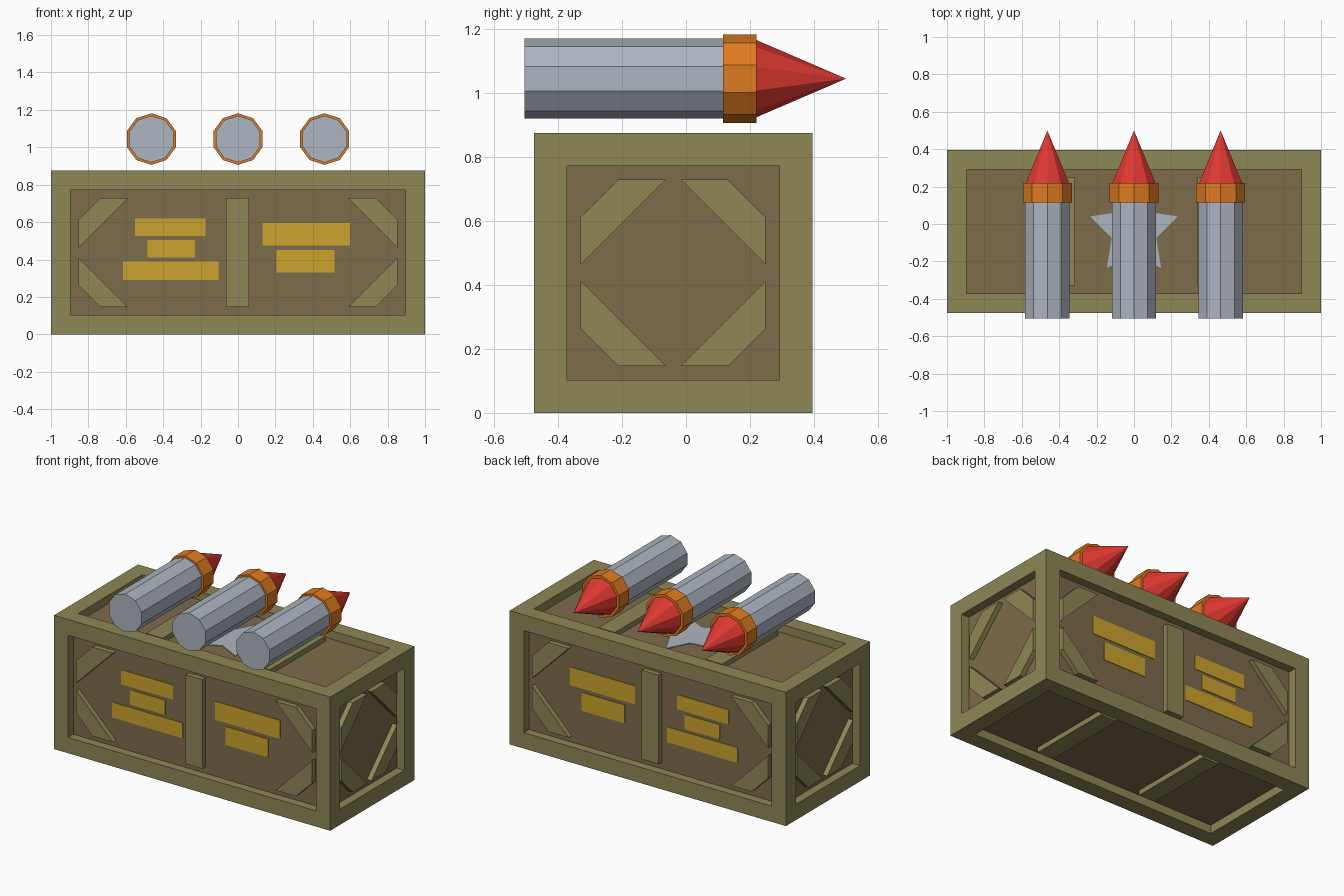
import bpy, bmesh, math
from mathutils import Matrix, Vector

if "Cube" in bpy.data.objects:
    bpy.data.objects.remove(bpy.data.objects["Cube"])


def material(name, rgb):
    m = bpy.data.materials.new(name)
    m.diffuse_color = (*rgb, 1)
    m.use_nodes = True
    m.node_tree.nodes["Principled BSDF"].inputs["Base Color"].default_value = m.diffuse_color
    return m


OLIVE = material("olive_frame", (0.27, 0.245, 0.093))
BROWN = material("brown_panel", (0.205, 0.15, 0.07))
YELLOW = material("yellow_marking", (0.60, 0.37, 0.026))
GREY = material("grey_metal", (0.42, 0.46, 0.53))
ORANGE = material("orange_band", (0.74, 0.20, 0.015))
RED = material("red_tip", (0.73, 0.04, 0.03))

HX, HY, HZ = 1.0, 0.435, 0.4375      # crate half sizes
CENTER = Vector((0, -0.04, HZ))
RIM, RECESS, BAR = 0.146, 0.055, 0.022  # frame width, panel depth, brace depth


def finish(name, bm, *mats):
    bmesh.ops.recalc_face_normals(bm, faces=bm.faces)
    me = bpy.data.meshes.new(name)
    bm.to_mesh(me)
    bm.free()
    for m in mats:
        me.materials.append(m)
    ob = bpy.data.objects.new(name, me)
    bpy.context.collection.objects.link(ob)
    return ob


def side(u, v, n):
    """Matrix of a crate face: u, v in the face, n outward, origin at its middle."""
    u, v, n = Vector(u), Vector(v), Vector(n)
    o = CENTER + Vector((n.x * HX, n.y * HY, n.z * HZ))
    return Matrix((u, v, n)).transposed().to_4x4(), o


FRONT = side((1, 0, 0), (0, 0, 1), (0, -1, 0))
BACK = side((1, 0, 0), (0, 0, 1), (0, 1, 0))
RIGHT = side((0, 1, 0), (0, 0, 1), (1, 0, 0))
LEFT = side((0, 1, 0), (0, 0, 1), (-1, 0, 0))
TOP = side((1, 0, 0), (0, 1, 0), (0, 0, 1))
BOTTOM = side((1, 0, 0), (0, 1, 0), (0, 0, -1))


def plate(name, pts, face, outer, inner, mat):
    """Flat outline on a crate face, between two depths below its surface."""
    rot, o = face
    bm = bmesh.new()
    vs = [bm.verts.new(o + rot @ Vector((u, v, -inner))) for u, v in pts]
    f = bm.faces.new(vs)
    ext = bmesh.ops.extrude_face_region(bm, geom=[f])["geom"]
    bmesh.ops.translate(bm, vec=rot @ Vector((0, 0, inner - outer)),
                        verts=[e for e in ext if isinstance(e, bmesh.types.BMVert)])
    if not any(len(f.verts) > 2 and set(f.verts) == set(vs) for f in bm.faces):
        bm.faces.new(vs)
    finish(name, bm, mat)


def rect(u0, u1, v0, v1):
    return [(u0, v0), (u1, v0), (u1, v1), (u0, v1)]


# crate body: box with six sunken panels
bm = bmesh.new()
bmesh.ops.create_cube(bm, size=1, matrix=Matrix.Translation(CENTER)
                      @ Matrix.Diagonal((2 * HX, 2 * HY, 2 * HZ, 1)))
bmesh.ops.recalc_face_normals(bm, faces=bm.faces)
panels = list(bm.faces)
bmesh.ops.inset_individual(bm, faces=panels, thickness=RIM)
for f in panels:
    n = f.normal.copy()
    new = bmesh.ops.extrude_discrete_faces(bm, faces=[f])["faces"][0]
    bmesh.ops.translate(bm, vec=-n * RECESS, verts=new.verts)
    new.material_index = 1
finish("crate_body", bm, OLIVE, BROWN)

# diagonal corner braces on the four upright sides
for label, face, half in (("front", FRONT, HX), ("back", BACK, HX),
                          ("right", RIGHT, HY), ("left", LEFT, HY)):
    eu, ev = half - RIM, HZ - RIM
    for su in (-1, 1):
        for sv in (-1, 1):
            a, b = 0.118, 0.266
            pts = [(su * (eu - i), sv * (ev - j))
                   for i, j in ((0, a), (a, 0), (b, 0), (0, b))]
            plate(f"{label}_corner_brace", pts, face, BAR, RECESS, OLIVE)

# upright bars and painted marking stripes on the long sides
stripes = [(-0.55, -0.175, 0.525, 0.62), (-0.485, -0.23, 0.41, 0.505),
           (-0.615, -0.105, 0.29, 0.39), (0.13, 0.60, 0.475, 0.595),
           (0.205, 0.515, 0.33, 0.45)]
for label, face in (("front", FRONT), ("back", BACK)):
    plate(f"{label}_upright_bar", rect(-0.063, 0.06, RIM - HZ, HZ - RIM),
          face, BAR, RECESS, OLIVE)
    for u0, u1, z0, z1 in stripes:
        plate(f"{label}_marking_stripe", rect(u0, u1, z0 - HZ, z1 - HZ),
              face, RECESS - 0.004, RECESS, YELLOW)

# cross bars on lid and base
for label, face in (("lid", TOP), ("base", BOTTOM)):
    for x in (-0.375, 0.40):
        plate(f"{label}_cross_bar", rect(x - 0.06, x + 0.06, RIM - HY, HY - RIM),
              face, BAR, RECESS, OLIVE)

# star plate on the lid
star = []
for i in range(10):
    r = 0.125 if i % 2 else 0.247
    a = math.pi / 2 + i * math.pi / 5
    star.append((r * math.cos(a), r * math.sin(a) + 0.004))
plate("lid_star", star, TOP, RECESS - 0.005, RECESS, GREY)


# rockets: ten-sided parts along y, with a corner at the top
def tube(name, x, y0, y1, r0, r1, mat):
    bm = bmesh.new()
    rings = []
    for y, r in ((y0, r0), (y1, r1)):
        angles = [math.pi / 2 + k * math.pi / 5 for k in range(10)]
        if r == 0:
            angles = angles[:1]
        rings.append([bm.verts.new((x + r * math.cos(a), y, 1.044 + r * math.sin(a)))
                      for a in angles])
    lo, hi = rings
    bm.faces.new(lo)
    for k in range(10):
        j = (k + 1) % 10
        bm.faces.new([lo[k], lo[j], hi[j], hi[k]] if len(hi) > 1
                     else [lo[k], lo[j], hi[0]])
    if len(hi) > 1:
        bm.faces.new(hi)
    finish(name, bm, mat)


for x in (-0.463, 0, 0.463):
    tube("rocket_body", x, -0.505, 0.12, 0.125, 0.125, GREY)
    tube("rocket_band", x, 0.115, 0.22, 0.138, 0.138, ORANGE)
    tube("rocket_tip", x, 0.219, 0.50, 0.121, 0, RED)
